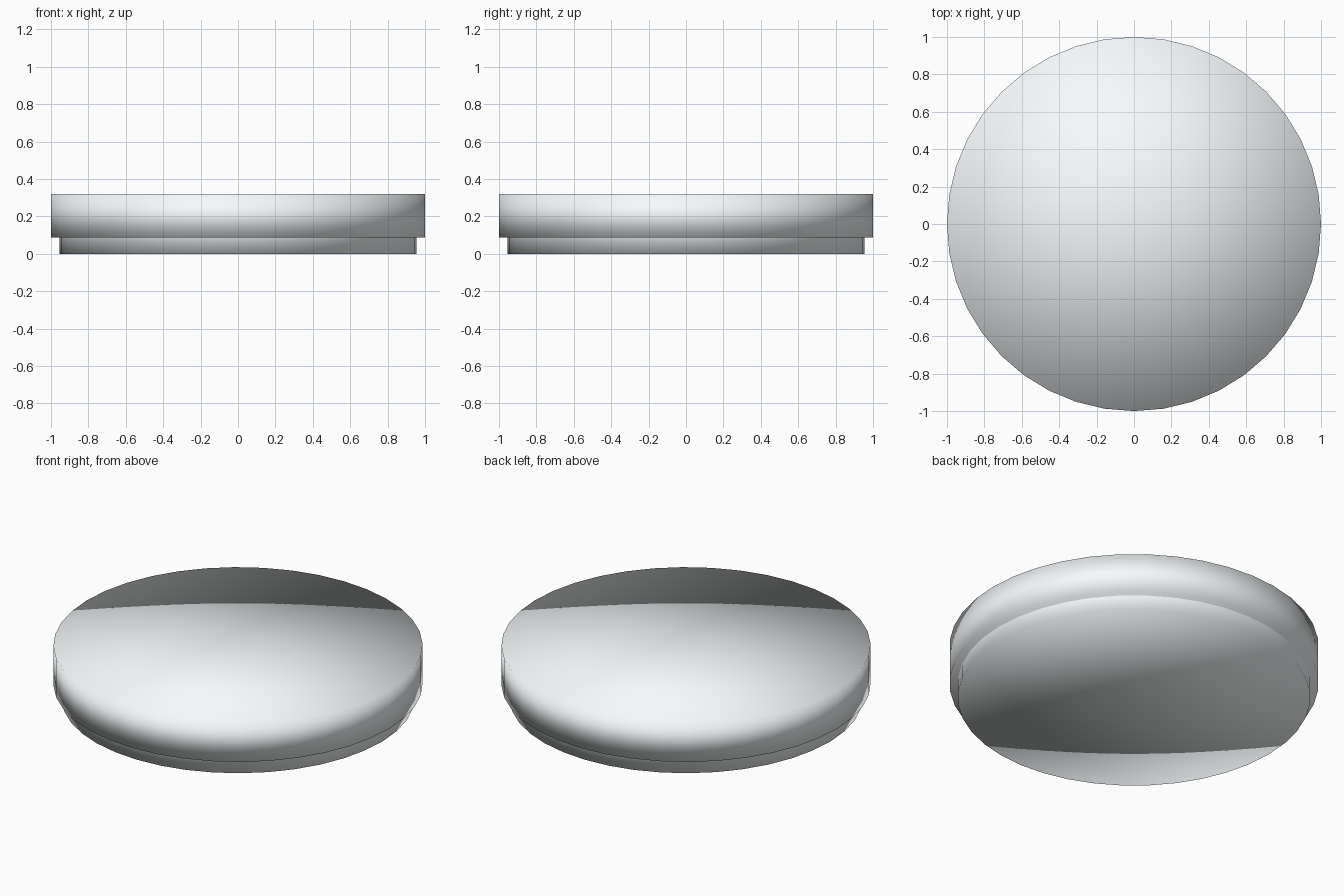
import bpy

if "Cube" in bpy.data.objects:
    bpy.data.objects.remove(bpy.data.objects["Cube"])

SIDES = 40

# Pale cool grey finish
pale = bpy.data.materials.new("pale_grey")
pale.diffuse_color = (0.93, 0.97, 0.985, 1)
pale.use_nodes = True
pale.node_tree.nodes["Principled BSDF"].inputs["Base Color"].default_value = pale.diffuse_color


def disc(name, radius, z0, z1):
    # Closed low cylinder with fan caps, smooth shaded across its rims
    bpy.ops.mesh.primitive_cylinder_add(
        vertices=SIDES, radius=radius, depth=z1 - z0,
        end_fill_type='TRIFAN', location=(0, 0, (z0 + z1) / 2))
    ob = bpy.context.object
    ob.name = name
    ob.data.materials.append(pale)
    bpy.ops.object.shade_smooth()
    return ob


# Narrower foot, running up inside the main disc
disc("base_foot", 0.955, 0.0, 0.25)

# Wide upper disc overhanging the foot
disc("upper_disc", 1.0, 0.088, 0.32)
